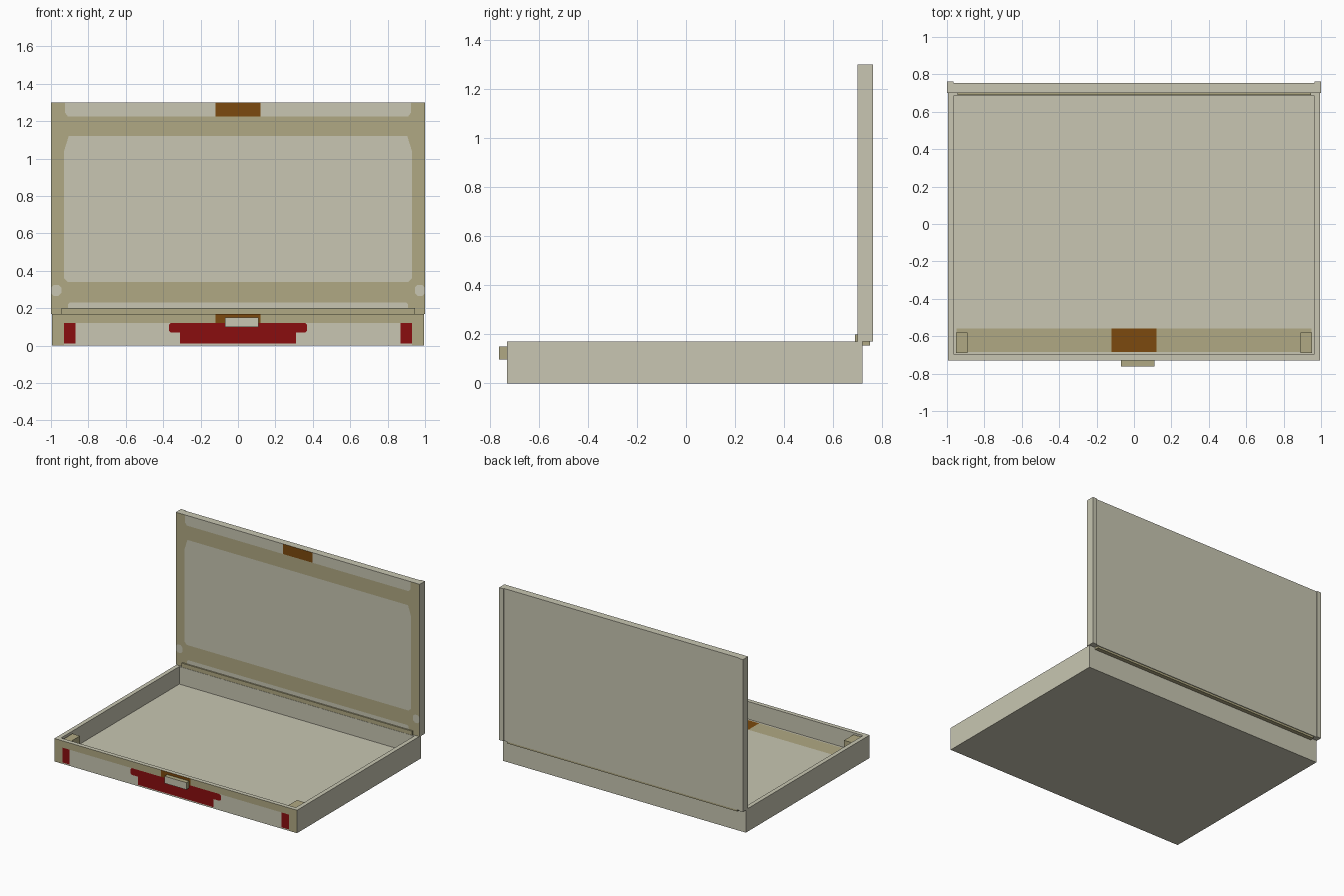
import bpy, bmesh
from mathutils import Vector

if "Cube" in bpy.data.objects:
    bpy.data.objects.remove(bpy.data.objects["Cube"], do_unlink=True)


def material(name, rgb):
    linear = [((c / 255 + 0.055) / 1.055) ** 2.4 for c in rgb]
    m = bpy.data.materials.new(name)
    m.use_nodes = True
    m.diffuse_color = (*linear, 1)
    node = next(n for n in m.node_tree.nodes if n.type == 'BSDF_PRINCIPLED')
    node.inputs["Base Color"].default_value = (*linear, 1)
    return m


PALETTE = [material("pale_grey", (200, 198, 178)), material("tan", (176, 169, 131)),
           material("brown", (124, 74, 14)), material("dark_red", (138, 13, 15))]
PALE, TAN, BROWN, RED = range(4)
FRONT, UP = Vector((0, -1, 0)), Vector((0, 0, 1))


def box_mesh(lo, hi):
    bm = bmesh.new()
    bmesh.ops.create_cube(bm, size=1)
    for v in bm.verts:
        v.co = [(a + b) / 2 + c * (b - a) for a, b, c in zip(lo, hi, v.co)]
    bm.normal_update()
    return bm


def finish(bm, name):
    me = bpy.data.meshes.new(name)
    bm.to_mesh(me)
    bm.free()
    for m in PALETTE:
        me.materials.append(m)
    ob = bpy.data.objects.new(name, me)
    bpy.context.collection.objects.link(ob)
    return ob


def box(name, lo, hi, colour=PALE):
    bm = box_mesh(lo, hi)
    for f in bm.faces:
        f.material_index = colour
    return finish(bm, name)


def facing(bm, normal, level):
    """Faces with the given normal lying at the given distance along it."""
    return [f for f in bm.faces if f.normal.dot(normal) > 0.9
            and abs(f.calc_center_median().dot(normal) - level) < 0.005]


def paint(bm, normal, level, outline, colour):
    """Cut a convex outline into a flat side and colour what lies inside it."""
    pts = [Vector((u, 0, v)) if normal == FRONT else Vector((u, v, 0)) for u, v in outline]
    mid = sum(pts, Vector()) / len(pts)
    on = FRONT * level if normal == FRONT else UP * level
    faces = facing(bm, normal, level)
    for a, b in zip(pts, pts[1:] + pts[:1]):
        side = (b - a).cross(normal).normalized()
        if (a - mid).dot(side) < 0:
            side.negate()
        geom = set(faces)
        for f in faces:
            geom.update(f.edges, f.verts)
        out = bmesh.ops.bisect_plane(bm, geom=list(geom), dist=1e-5,
                                     plane_co=a + on, plane_no=side)
        bm.normal_update()
        faces = [f for f in out["geom"] if isinstance(f, bmesh.types.BMFace)
                 and (f.calc_center_median() - a).dot(side) < 0]
    for f in faces:
        f.material_index = colour


def rect(u0, u1, v0, v1, cut=0.0):
    """Rectangle outline, with corners trimmed when cut is given."""
    if not cut:
        return [(u0, v0), (u1, v0), (u1, v1), (u0, v1)]
    return [(u0 + cut, v0), (u1 - cut, v0), (u1, v0 + cut), (u1, v1 - cut),
            (u1 - cut, v1), (u0 + cut, v1), (u0, v1 - cut), (u0, v0 + cut)]


# Open tray: block with a sunken inner floor
FLOOR, RIM = 0.04, 0.17
tray = box_mesh((-0.995, -0.73, 0), (0.995, 0.72, RIM))
top = facing(tray, UP, RIM)
bmesh.ops.inset_region(tray, faces=top, thickness=0.045)
well = bmesh.ops.extrude_discrete_faces(tray, faces=top)["faces"]
bmesh.ops.translate(tray, verts=well[0].verts, vec=(0, 0, FLOOR - RIM))
tray.normal_update()

# Painted front of the tray
for f in facing(tray, FRONT, 0.73):
    f.material_index = TAN
for outline, colour in [
        (rect(-0.93, 0.93, 0, 0.12), PALE),
        (rect(-0.37, 0.37, 0.07, 0.12, 0.01), RED),
        (rect(-0.31, 0.31, 0.01, 0.07), RED),
        (rect(-0.93, -0.87, 0.01, 0.12), RED),
        (rect(0.87, 0.93, 0.01, 0.12), RED),
        (rect(-0.12, 0.12, 0.12, RIM), BROWN)]:
    paint(tray, FRONT, 0.73, outline, colour)

# Coloured band on the tray floor
paint(tray, UP, FLOOR, rect(-0.95, 0.95, -0.685, -0.56), TAN)
paint(tray, UP, FLOOR, rect(-0.12, 0.12, -0.685, -0.56), BROWN)
finish(tray, "tray")

# Lid standing open, with its painted lining
lid = box_mesh((-1, 0.70, RIM), (1, 0.755, 1.30))
for f in facing(lid, FRONT, -0.70):
    f.material_index = TAN
panel = [(-0.91, 0.34), (0.91, 0.34), (0.93, 0.36), (0.93, 1.04),
         (0.905, 1.12), (-0.905, 1.12), (-0.93, 1.04), (-0.93, 0.36)]
top_bar = [(-0.91, 1.225), (0.91, 1.225), (0.925, 1.245), (0.925, 1.30),
           (-0.925, 1.30), (-0.925, 1.245)]
for outline, colour in [
        (panel, PALE), (top_bar, PALE),
        (rect(-0.12, 0.12, 1.225, 1.30), BROWN),
        (rect(-0.91, 0.91, RIM, 0.23, 0.01), PALE),
        (rect(-1, -0.945, 0.265, 0.325, 0.015), PALE),
        (rect(0.945, 1, 0.265, 0.325, 0.015), PALE)]:
    paint(lid, FRONT, -0.70, outline, colour)
finish(lid, "lid")

# Raised end strips on the lid back and corner posts in the tray
for side, s in (("left", 1), ("right", -1)):
    x0, x1 = sorted((s * 0.965, s))
    box("lid_strip_" + side, (x0, 0.75, RIM), (x1, 0.762, 1.30))
    x0, x1 = sorted((s * 0.89, s * 0.952))
    box("corner_post_" + side, (x0, -0.69, FLOOR), (x1, -0.58, 0.16), TAN)

# Hinge leaves in front of and beneath the lid
box("hinge_front_leaf", (-0.945, 0.69, 0.165), (0.945, 0.702, 0.20), TAN)
box("hinge_lower_leaf", (-0.945, 0.715, 0.155), (0.945, 0.75, 0.172), TAN)

# Latch
latch = box_mesh((-0.07, -0.762, 0.098), (0.11, -0.728, 0.15))
for f in latch.faces:
    f.material_index = PALE if f.normal.dot(FRONT) > 0.9 else TAN
finish(latch, "latch")
